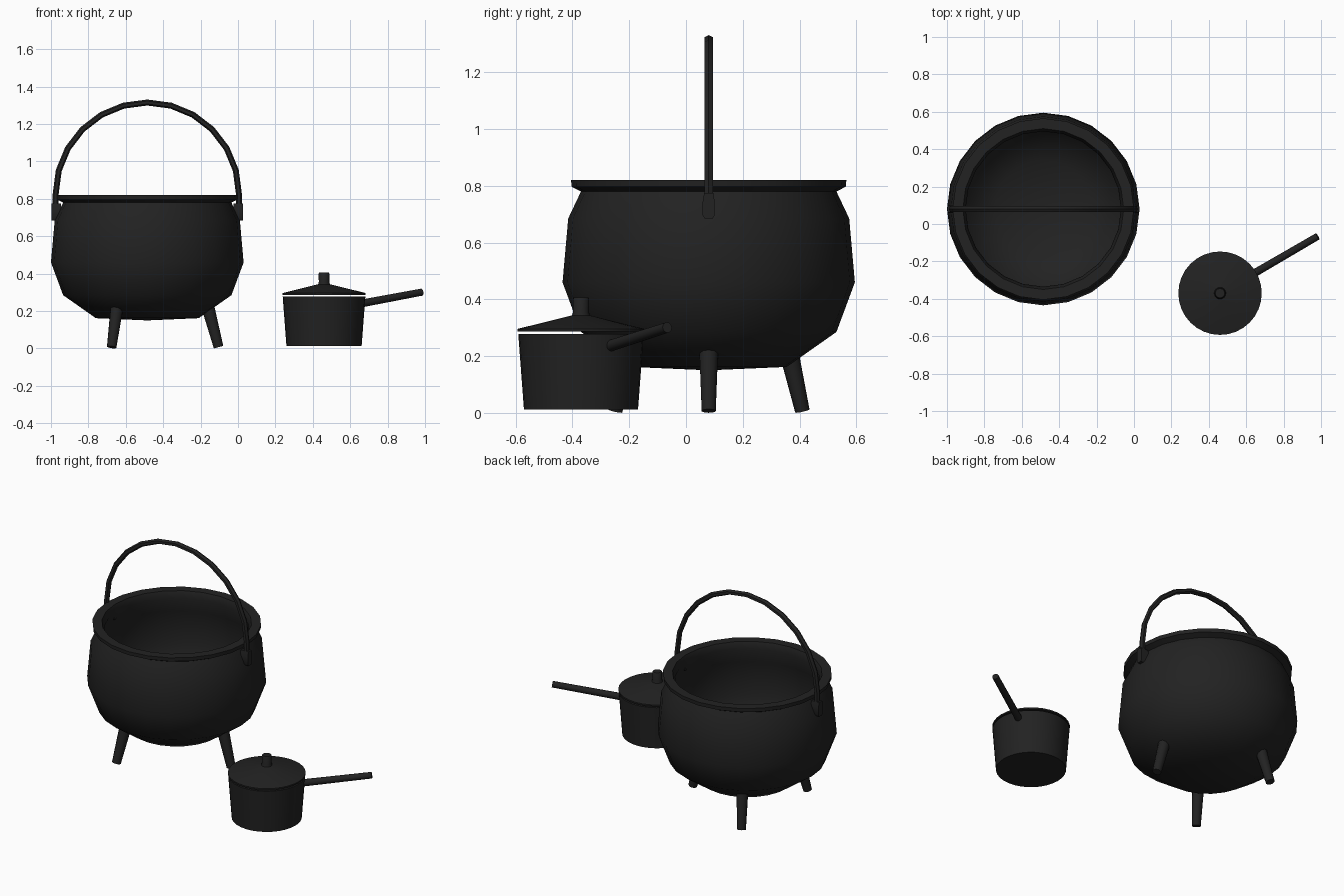
import bpy, bmesh, math
from mathutils import Vector

cube = bpy.data.objects.get("Cube")
if cube:
    bpy.data.objects.remove(cube, do_unlink=True)

iron = bpy.data.materials.new("black_cast_iron")
iron.use_nodes = True
COLOR = (0.016, 0.016, 0.016, 1)
iron.diffuse_color = COLOR
bsdf = iron.node_tree.nodes["Principled BSDF"]
bsdf.inputs["Base Color"].default_value = COLOR
bsdf.inputs["Roughness"].default_value = 0.7

POT = Vector((-0.485, 0.08, 0))
PAN = Vector((0.46, -0.37, 0))


def finish(name, bm, angle=35):
    bmesh.ops.recalc_face_normals(bm, faces=bm.faces)
    mesh = bpy.data.meshes.new(name)
    bm.to_mesh(mesh)
    bm.free()
    obj = bpy.data.objects.new(name, mesh)
    bpy.context.collection.objects.link(obj)
    mesh.materials.append(iron)
    bpy.ops.object.select_all(action='DESELECT')
    obj.select_set(True)
    bpy.context.view_layer.objects.active = obj
    bpy.ops.object.shade_smooth_by_angle(angle=math.radians(angle))
    return obj


def lathe(name, profile, center, sides, angle=35):
    """Spin a closed (radius, height) profile around the vertical axis."""
    bm = bmesh.new()
    verts = [bm.verts.new((r, 0, z)) for r, z in profile]
    edges = [bm.edges.new(pair) for pair in zip(verts, verts[1:])]
    bmesh.ops.spin(bm, geom=verts + edges, cent=(0, 0, 0), axis=(0, 0, 1),
                   angle=math.tau, steps=sides, use_duplicate=False)
    bmesh.ops.remove_doubles(bm, verts=bm.verts, dist=0.0005)
    bmesh.ops.translate(bm, verts=bm.verts, vec=center)
    return finish(name, bm, angle)


def rod(name, start, end, r1, r2, sides):
    """Tapered rod between two points."""
    start, end = Vector(start), Vector(end)
    bm = bmesh.new()
    bmesh.ops.create_cone(bm, cap_ends=True, segments=sides, radius1=r1,
                          radius2=r2, depth=(end - start).length)
    turn = (end - start).to_track_quat('Z', 'Y').to_matrix()
    bmesh.ops.rotate(bm, verts=bm.verts, cent=(0, 0, 0), matrix=turn)
    bmesh.ops.translate(bm, verts=bm.verts, vec=(start + end) / 2)
    return finish(name, bm, 50)


# Cauldron body: outside, flared rim, then inside wall
lathe("cauldron_body", [
    (0, 0.15), (0.275, 0.162), (0.45, 0.285), (0.515, 0.46), (0.495, 0.685),
    (0.45, 0.78), (0.483, 0.797), (0.485, 0.82), (0.43, 0.82), (0.415, 0.78),
    (0.455, 0.68), (0.475, 0.46), (0.415, 0.31), (0.26, 0.2), (0, 0.19)],
    POT, 24, 50)

# Three splayed legs
for i in range(3):
    a = i * math.tau / 3
    out = Vector((math.cos(a), math.sin(a), 0))
    rod(f"cauldron_leg_{i + 1}", POT + out * 0.322 + Vector((0, 0, 0.23)),
        POT + out * 0.381 + Vector((0, 0, 0.007)), 0.035, 0.026, 10)

# Carrying handle: hexagonal bar swept over a half circle
bm = bmesh.new()
path = [(0.49, 0.74)]
path += [(0.49 * math.cos(math.pi * i / 12), 0.825 + 0.49 * math.sin(math.pi * i / 12))
         for i in range(13)]
path += [(-0.49, 0.74)]
rings = []
for x, z in path:
    out = Vector((x, 0, max(z - 0.825, 0))).normalized()
    rings.append([bm.verts.new(POT + Vector((0, 0, z)) + Vector((x, 0, 0))
                               + out * 0.016 * math.cos(k * math.pi / 3)
                               + Vector((0, 0.018 * math.sin(k * math.pi / 3), 0)))
                  for k in range(6)])
for a, b in zip(rings, rings[1:]):
    for k in range(6):
        bm.faces.new((a[k], a[(k + 1) % 6], b[(k + 1) % 6], b[k]))
bm.faces.new(rings[0])
bm.faces.new(rings[-1])
finish("carrying_handle", bm, 40)

# Handle lugs and the pins that pass through the wall
outline = [(-0.014, 0.685), (0.014, 0.685), (0.021, 0.695), (0.021, 0.745),
           (0.016, 0.775), (-0.016, 0.775), (-0.021, 0.745), (-0.021, 0.695)]
for side, label in ((1, "left"), (-1, "right")):
    bm = bmesh.new()
    face = bm.faces.new([bm.verts.new(POT + Vector((side * 0.46, y, z)))
                         for y, z in outline])
    ext = bmesh.ops.extrude_face_region(bm, geom=[face])
    moved = [v for v in ext["geom"] if isinstance(v, bmesh.types.BMVert)]
    bmesh.ops.translate(bm, verts=moved, vec=(side * 0.053, 0, 0))
    finish(f"handle_lug_{label}", bm)
    rod(f"handle_pin_{label}", POT + Vector((side * 0.43, 0, 0.73)),
        POT + Vector((side * 0.5, 0, 0.73)), 0.012, 0.012, 8)

# Saucepan, open inside
lathe("saucepan_body", [
    (0, 0.012), (0.201, 0.012), (0.221, 0.278), (0.207, 0.278),
    (0.188, 0.028), (0, 0.028)], PAN, 32)

# Low conical lid floating a hair above the pan, with its knob
lathe("saucepan_lid", [
    (0, 0.287), (0.223, 0.287), (0.223, 0.296), (0.034, 0.343), (0, 0.343)],
    PAN, 32, 20)
lathe("lid_knob", [
    (0.034, 0.335), (0.028, 0.355), (0.029, 0.4), (0.025, 0.407), (0, 0.407)],
    PAN, 16)

# Saucepan handle, rising outwards
rod("saucepan_handle", (0.635, -0.268, 0.236), (0.982, -0.066, 0.301),
    0.021, 0.019, 12)
